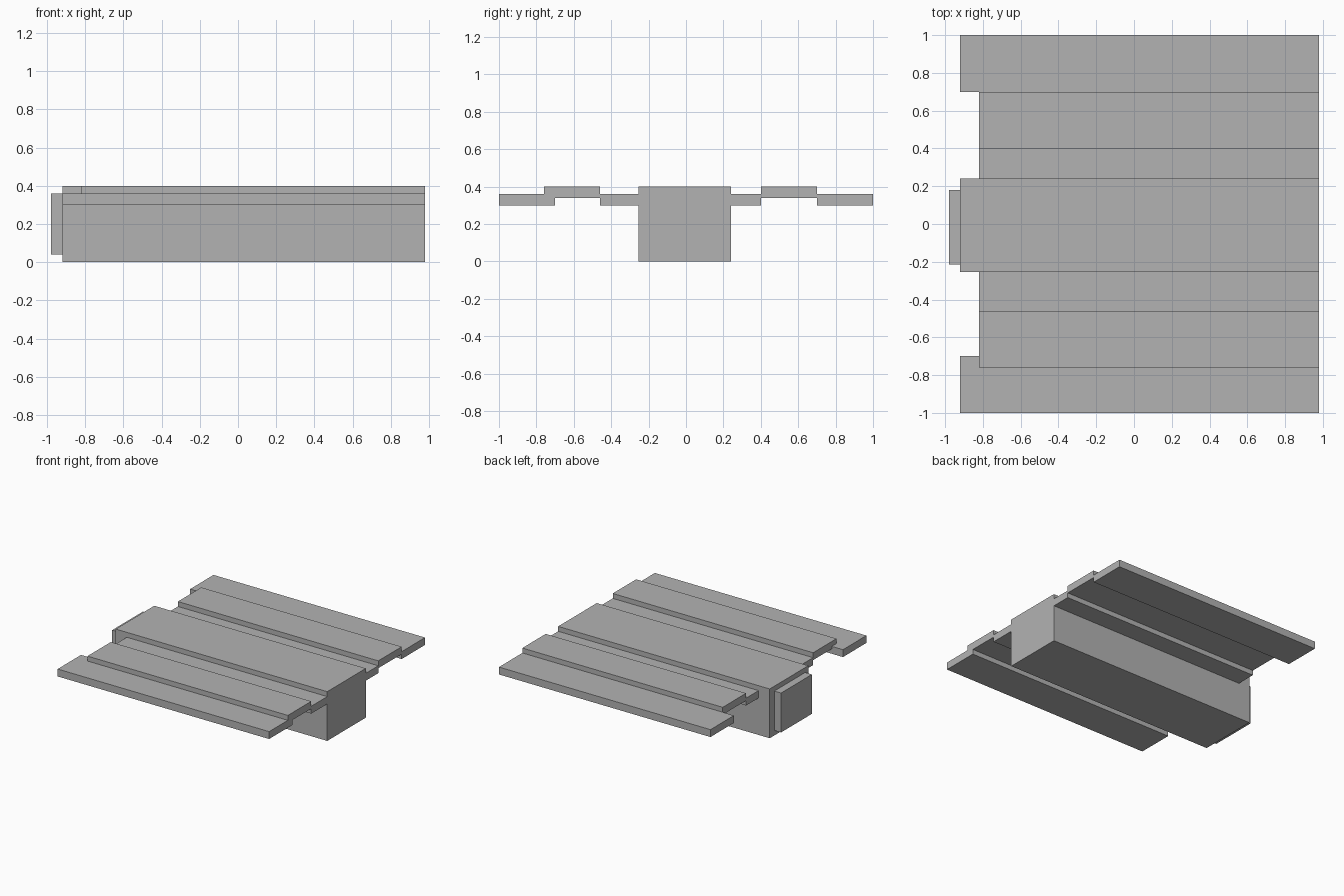
import bpy
from mathutils import Matrix, Vector
import bmesh

cube = bpy.data.objects.get("Cube")
if cube:
    bpy.data.objects.remove(cube, do_unlink=True)

grey = bpy.data.materials.new("plain_grey")
grey.use_nodes = True
colour = (0.45, 0.45, 0.45, 1)
grey.diffuse_color = colour
grey.node_tree.nodes["Principled BSDF"].inputs["Base Color"].default_value = colour


def box(name, x, y, z):
    """Flat-shaded block filling the given x, y and z ranges."""
    low, high = Vector((x[0], y[0], z[0])), Vector((x[1], y[1], z[1]))
    bm = bmesh.new()
    bmesh.ops.create_cube(bm, size=1)
    bm.transform(Matrix.Translation((low + high) / 2)
                 @ Matrix.Diagonal((*(high - low), 1)))
    mesh = bpy.data.meshes.new(name)
    bm.to_mesh(mesh)
    bm.free()
    mesh.materials.append(grey)
    obj = bpy.data.objects.new(name, mesh)
    bpy.context.collection.objects.link(obj)
    return obj


END = 0.98
LONG, SHORT = (-0.92, END), (-0.82, END)
LOW, HIGH = (0.30, 0.36), (0.34, 0.40)

# Central beam with its end plate
box("central_beam", LONG, (-0.255, 0.24), (0, 0.40))
box("end_plate", (-0.98, -0.92), (-0.215, 0.18), (0.04, 0.36))

# Stepped boards on the front side
box("front_inner_board", SHORT, (-0.46, -0.255), LOW)
box("front_raised_board", SHORT, (-0.76, -0.46), HIGH)
box("front_outer_board", LONG, (-1, -0.70), LOW)

# Stepped boards on the back side
box("back_inner_board", SHORT, (0.24, 0.40), LOW)
box("back_raised_board", SHORT, (0.40, 0.70), HIGH)
box("back_outer_board", LONG, (0.70, 1), LOW)
